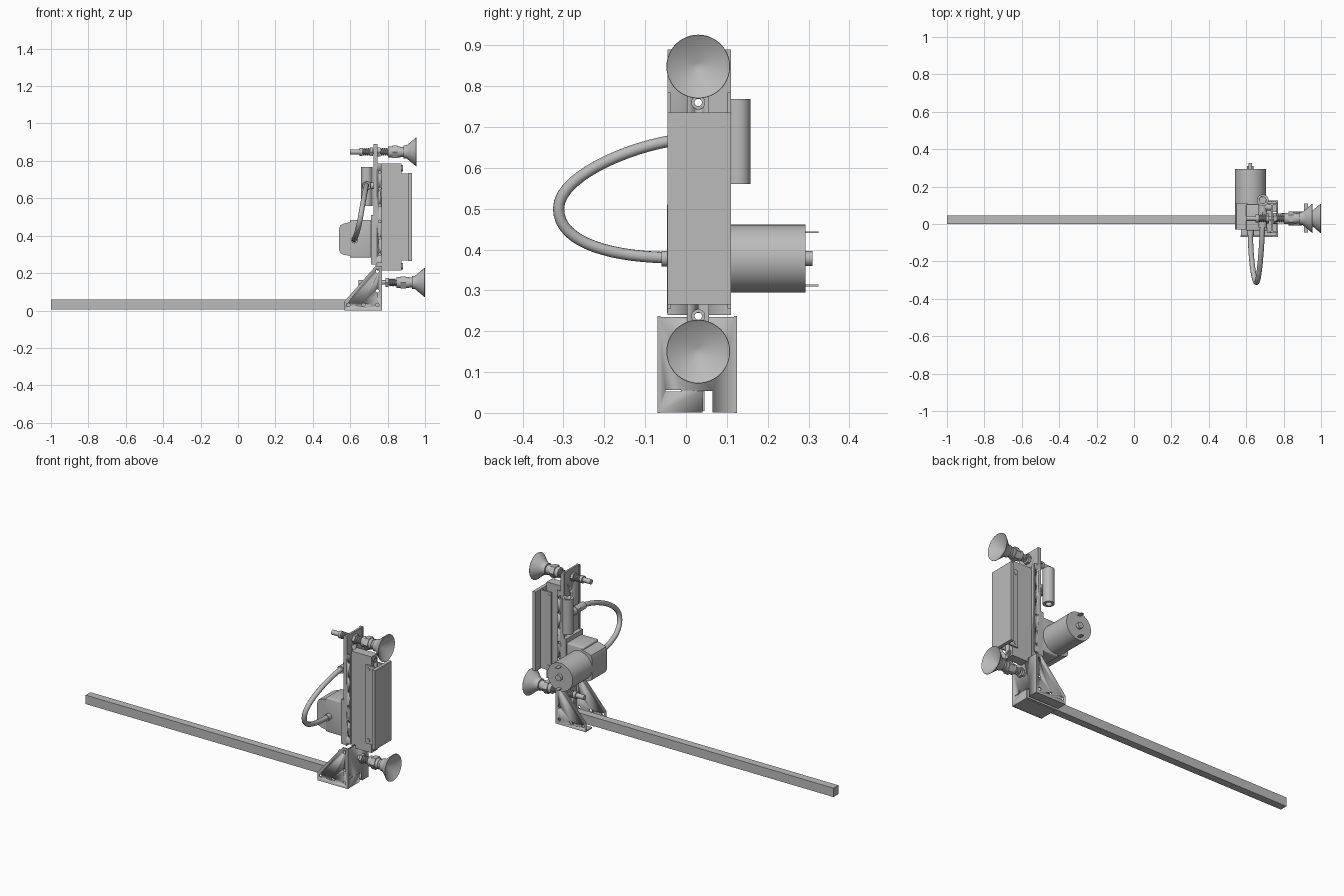
import bpy, bmesh, math
from mathutils import Vector, Matrix

if "Cube" in bpy.data.objects:
    bpy.data.objects.remove(bpy.data.objects["Cube"])

grey = bpy.data.materials.new("plain_grey")
grey.use_nodes = True
grey.diffuse_color = (0.5, 0.5, 0.5, 1)
grey.node_tree.nodes["Principled BSDF"].inputs["Base Color"].default_value = (0.5, 0.5, 0.5, 1)

TURN = {"x": Matrix.Rotation(math.pi / 2, 4, "Y"),
        "y": Matrix.Rotation(-math.pi / 2, 4, "X"), "z": Matrix.Identity(4)}


def finish(name, bm):
    bmesh.ops.recalc_face_normals(bm, faces=bm.faces)
    me = bpy.data.meshes.new(name)
    bm.to_mesh(me)
    bm.free()
    me.shade_smooth()
    me.set_sharp_from_angle(angle=math.radians(35))
    me.materials.append(grey)
    ob = bpy.data.objects.new(name, me)
    bpy.context.collection.objects.link(ob)
    return ob


def box(name, x, y, z, bevel=0):
    bm = bmesh.new()
    bmesh.ops.create_cube(bm, size=1)
    for v in bm.verts:
        v.co = Vector([(r[0] + r[1]) / 2 + c * (r[1] - r[0]) for c, r in zip(v.co, (x, y, z))])
    if bevel:
        bmesh.ops.bevel(bm, geom=bm.edges[:], offset=bevel, segments=3, profile=0.5, affect="EDGES")
    return finish(name, bm)


def rod(name, axis, centre, a, b, r, sides=32):
    """Cylinder along an axis, from a to b on that axis."""
    i = "xyz".index(axis)
    c = Vector(centre)
    c[i] = (a + b) / 2
    bm = bmesh.new()
    bmesh.ops.create_cone(bm, cap_ends=True, segments=sides, radius1=r, radius2=r,
                          depth=b - a, matrix=Matrix.Translation(c) @ TURN[axis])
    return finish(name, bm)


def prism(name, outline, y0, y1):
    """Outline in x and z, extruded along y."""
    bm = bmesh.new()
    face = bm.faces.new([bm.verts.new((x, y0, z)) for x, z in outline])
    new = bmesh.ops.extrude_face_region(bm, geom=[face])["geom"]
    bmesh.ops.translate(bm, vec=(0, y1 - y0, 0),
                        verts=[v for v in new if isinstance(v, bmesh.types.BMVert)])
    return finish(name, bm)


def lathe(name, outline, origin, steps=40):
    """Outline of (distance along x, radius), spun about the x axis."""
    bm = bmesh.new()
    vs = [bm.verts.new((x, 0, r)) for x, r in outline]
    edges = [bm.edges.new(p) for p in zip(vs, vs[1:])]
    bmesh.ops.spin(bm, geom=vs + edges, cent=(0, 0, 0), axis=(1, 0, 0),
                   angle=math.tau, steps=steps)
    bmesh.ops.remove_doubles(bm, verts=bm.verts, dist=0.0001)
    bmesh.ops.translate(bm, verts=bm.verts, vec=origin)
    return finish(name, bm)


def cut(ob, cutters):
    for c in cutters:
        m = ob.modifiers.new("cut", "BOOLEAN")
        m.operation, m.object, m.solver = "DIFFERENCE", c, "EXACT"
    bpy.context.view_layer.update()
    me = bpy.data.meshes.new_from_object(ob.evaluated_get(bpy.context.evaluated_depsgraph_get()))
    ob.modifiers.clear()
    ob.data = me
    for c in cutters:
        bpy.data.objects.remove(c)


def tube(name, points, radius, kind="POLY"):
    cu = bpy.data.curves.new(name, "CURVE")
    cu.dimensions = "3D"
    cu.bevel_depth, cu.bevel_resolution, cu.use_fill_caps = radius, 4, True
    if kind == "POLY":
        sp = cu.splines.new("POLY")
        sp.points.add(len(points) - 1)
        for p, co in zip(sp.points, points):
            p.co = (*co, 1)
    else:
        sp = cu.splines.new("BEZIER")
        sp.resolution_u = 16
        sp.bezier_points.add(len(points) - 1)
        for p, (co, h) in zip(sp.bezier_points, points):
            p.co = co
            p.handle_left, p.handle_right = Vector(co) - Vector(h), Vector(co) + Vector(h)
    cu.materials.append(grey)
    ob = bpy.data.objects.new(name, cu)
    bpy.context.collection.objects.link(ob)


MID = 0.03           # centre line of the upright in y
SIDES = (-0.045, 0.11)
HOLES = (0.237, 0.76)


def bolt_holes():
    return [rod("cutter", "x", (0, MID, z), 0.6, 1, 0.009, 16) for z in HOLES]


# Long arm
box("arm_bar", (-1, 0.765), (0, 0.045), (0.005, 0.058))

# Corner bracket: two gussets, a front plate and two feet
gusset = [(0.57, 0), (0.77, 0), (0.77, 0.237), (0.735, 0.237), (0.57, 0.05)]
for side, y in (("right", -0.07), ("left", 0.117)):
    g = prism("gusset_" + side, gusset, y, y + 0.008)
    spots = [(0.59, 0.03), (0.67, 0.03), (0.745, 0.03), (0.745, 0.105), (0.745, 0.21)]
    cut(g, [rod("cutter", "y", (x, 0, z), y - 0.02, y + 0.03, 0.009, 16) for x, z in spots])
plate = box("bracket_plate", (0.762, 0.77), (-0.069, 0.124), (0.001, 0.235))
cut(plate, bolt_holes() + [box("cutter", (0.7, 0.8), (0.04, 0.065), (-0.1, 0.053)),
                           box("cutter", (0.7, 0.8), (-0.05, -0.012), (0.052, 0.056))])
for side, ys in (("right", (-0.069, 0.04)), ("left", (0.065, 0.124))):
    box("bracket_foot_" + side, (0.571, 0.769), ys, (0.0005, 0.008))

# Upright channel
web = box("upright_web", (0.733, 0.744), SIDES, (0.24, 0.89))
cut(web, bolt_holes())
for side, y in (("right", SIDES[0]), ("left", SIDES[1] - 0.008)):
    f = box("upright_flange_" + side, (0.725, 0.77), (y, y + 0.008), (0.255, 0.785))
    cut(f, [rod("cutter", "y", (0.757, 0, 0.3 + 0.088 * i), y - 0.02, y + 0.03, 0.007, 12)
            for i in range(6)])
    box("upright_ear_" + side, (0.725, 0.746), (y, y + 0.008), (0.785, 0.89))

# Rail with the front cover carried on two flanges
rail = box("rail", (0.744, 0.875), (0.002, 0.056), (0.215, 0.785))
cut(rail, bolt_holes())
for z in HOLES:
    lathe("rail_washer", [(0, 0.009), (0.006, 0.009), (0.006, 0.017), (0, 0.017)], (0.875, MID, z))
for side, y in (("right", -0.006), ("left", 0.056)):
    box("cover_flange_" + side, (0.842, 0.915), (y, y + 0.008), (0.268, 0.733))
    for z in (0.29, 0.71):
        rod("cover_screw", "y", (0.86, 0, z), y - 0.003, y + 0.011, 0.01, 16)
box("cover_plate", (0.91, 0.93), SIDES, (0.265, 0.735))


# Spring-loaded suction cups
def cup_unit(name, x, z):
    o = (x, MID, z)
    lathe(name + "_stem", [(-0.125, 0), (-0.125, 0.014), (-0.075, 0.014), (-0.075, 0.021),
                           (-0.06, 0.021), (-0.06, 0.012), (0.17, 0.012), (0.17, 0)], o)
    for a, b, r, sides in ((-0.018, -0.002, 0.026, 6), (0.02, 0.036, 0.028, 6),
                           (0.078, 0.1, 0.03, 24), (0.1, 0.128, 0.038, 6),
                           (0.128, 0.145, 0.03, 24), (0.145, 0.17, 0.026, 24)):
        rod(name + "_collar", "x", o, x + a, x + b, r, sides)
    for a, b, n in ((-0.06, -0.018, 4), (0.036, 0.078, 4)):
        k = n * 14
        tube(name + "_spring", [(x + a + (b - a) * i / k, MID + 0.017 * math.cos(i * math.tau / 14),
                                 z + 0.017 * math.sin(i * math.tau / 14)) for i in range(k + 1)], 0.004)
    lathe(name + "_cup", [(0.16, 0), (0.16, 0.034), (0.178, 0.036), (0.19, 0.046), (0.228, 0.078),
                          (0.23, 0.077), (0.188, 0.011), (0.188, 0)], o, 48)


cup_unit("upper_suction", 0.725, 0.848)
cup_unit("lower_suction", 0.769, 0.15)

# Pump with its motor
box("pump_mount", (0.71, 0.735), (-0.047, 0.11), (0.245, 0.51))
box("pump_body", (0.6, 0.712), (-0.035, 0.105), (0.283, 0.485), 0.006)
prism("pump_head", [(0.54, 0.325), (0.547, 0.307), (0.565, 0.298), (0.61, 0.29), (0.61, 0.475),
                    (0.565, 0.464), (0.547, 0.455), (0.54, 0.435)], -0.03, 0.11)
axle = (0.622, 0, 0.378)
rod("motor_can", "y", axle, 0.1, 0.293, 0.083, 48)
rod("motor_shaft", "y", axle, 0.29, 0.31, 0.018, 24)
for z in (0.312, 0.442):
    box("motor_terminal", (0.612, 0.632), (0.29, 0.325), (z - 0.002, z + 0.002))
rod("pump_outlet", "y", axle, -0.06, 0, 0.019, 24)

# Valve cylinder with side fitting
valve = rod("valve_cylinder", "z", (0.688, 0.127, 0), 0.56, 0.768, 0.031)
cut(valve, [rod("cutter", "z", (0.688, 0.127, 0), a, a + 0.04, 0.018, 24) for a in (0.54, 0.748)])
rod("valve_fitting", "y", (0.688, 0, 0.667), -0.02, 0.11, 0.022, 24)
rod("valve_collar", "y", (0.688, 0, 0.667), 0.035, 0.065, 0.028, 6)
rod("valve_mount", "x", (0, 0.09, 0.667), 0.69, 0.735, 0.018, 24)

# Air hose looping forward from the pump to the valve
tube("air_hose", [((0.687, 0, 0.67), (-0.002, -0.1, -0.004)),
                  ((0.655, -0.312, 0.5), (-0.015, 0, -0.088)),
                  ((0.622, -0.03, 0.38), (0, 0.14, 0))], 0.014, "BEZIER")
